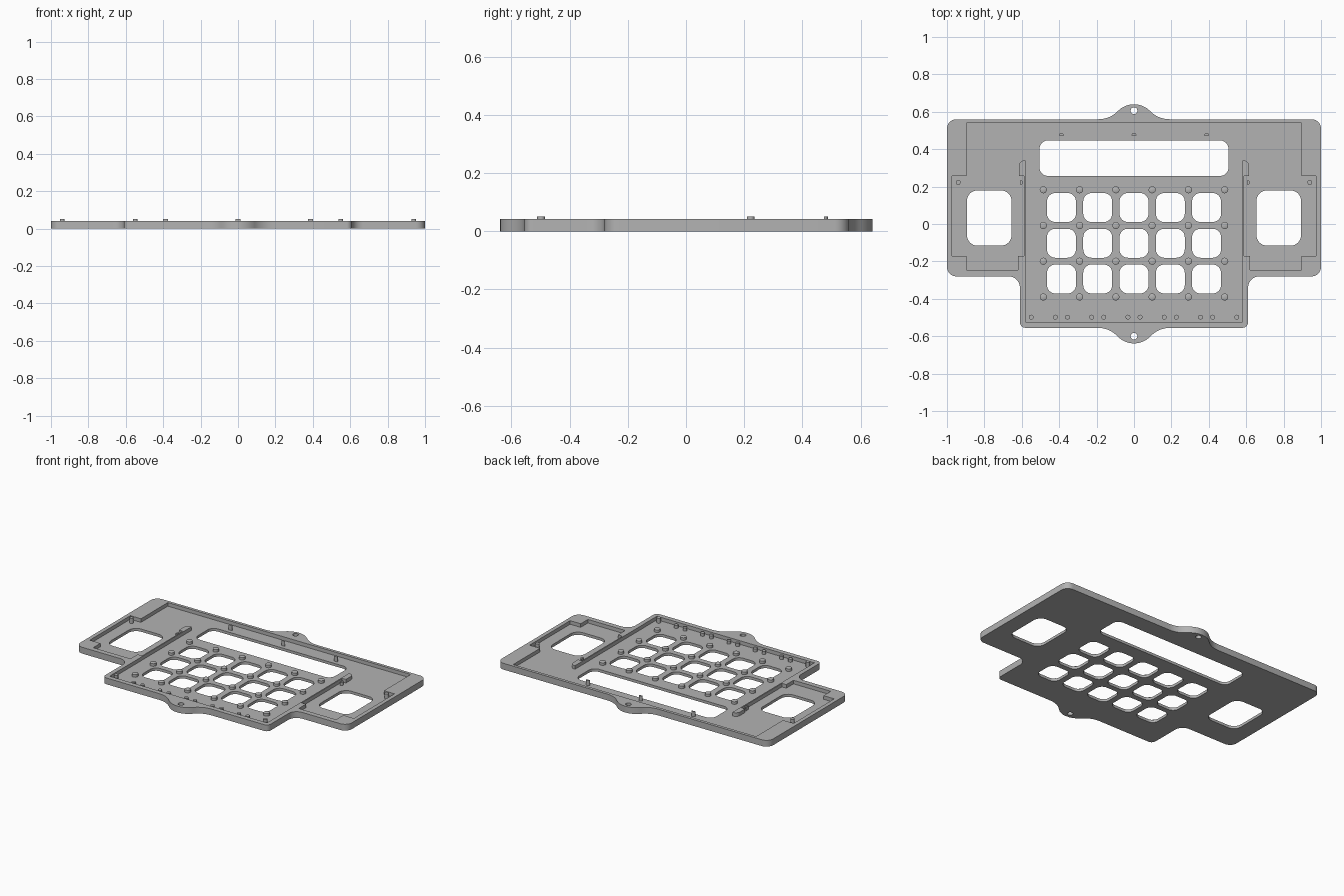
import bpy
import bmesh
from math import cos, sin, pi, tan, radians
from mathutils import Vector

if "Cube" in bpy.data.objects:
    bpy.data.objects.remove(bpy.data.objects["Cube"])

FLOOR, TOP, PIN_TOP = 0.018, 0.042, 0.051

grey = bpy.data.materials.new("plain grey")
grey.use_nodes = True
grey.diffuse_color = (0.45, 0.45, 0.45, 1)
grey.node_tree.nodes["Principled BSDF"].inputs["Base Color"].default_value = grey.diffuse_color


def rounded(corners, steps=8):
    """Closed outline from (x, y, radius) corners."""
    out = []
    for i, (x, y, r) in enumerate(corners):
        p = Vector((x, y))
        a = (Vector(corners[i - 1][:2]) - p).normalized()
        b = (Vector(corners[(i + 1) % len(corners)][:2]) - p).normalized()
        if r == 0:
            out.append(p)
            continue
        half = a.angle(b) / 2
        centre = p + (a + b).normalized() * r / sin(half)
        start = p + a * r / tan(half) - centre
        end = p + b * r / tan(half) - centre
        sweep = start.angle_signed(end)
        for k in range(steps + 1):
            t = -sweep * k / steps
            out.append(centre + Vector((start.x * cos(t) - start.y * sin(t),
                                        start.x * sin(t) + start.y * cos(t))))
    return out


def mirrored(half):
    return half + [(-x, y, r) for x, y, r in reversed(half) if x > 0]


def rect(cx, cy, w, h, r):
    return rounded([(cx + sx * w / 2, cy + sy * h / 2, r)
                    for sx, sy in ((-1, -1), (1, -1), (1, 1), (-1, 1))])


def arc(cx, cy, r, start=0, sweep=2 * pi, n=20):
    count = n if sweep == 2 * pi else n + 1
    return [Vector((cx + r * cos(start + sweep * k / n),
                    cy + r * sin(start + sweep * k / n))) for k in range(count)]


def ring(bm, pts, z):
    vs = [bm.verts.new((p.x, p.y, z)) for p in pts]
    return vs, [bm.edges.new((vs[i - 1], vs[i])) for i in range(len(vs))]


def wall(bm, lower, upper):
    a, b = lower[0], upper[0]
    for i in range(len(a)):
        bm.faces.new((a[i - 1], a[i], b[i], b[i - 1]))


def fill(bm, rings):
    bmesh.ops.triangle_fill(bm, use_beauty=True, use_dissolve=False,
                            edges=[e for r in rings for e in r[1]], normal=(0, 0, 1))


def stack(bm, sections):
    """Solid through a list of (outline, height) sections."""
    rings = [ring(bm, pts, z) for pts, z in sections]
    for low, high in zip(rings, rings[1:]):
        wall(bm, low, high)
    bm.faces.new(rings[0][0])
    bm.faces.new(rings[-1][0])


def finish(bm, name):
    bmesh.ops.recalc_face_normals(bm, faces=bm.faces)
    mesh = bpy.data.meshes.new(name)
    bm.to_mesh(mesh)
    bm.free()
    mesh.materials.append(grey)
    obj = bpy.data.objects.new(name, mesh)
    bpy.context.collection.objects.link(obj)
    bpy.ops.object.select_all(action='DESELECT')
    obj.select_set(True)
    bpy.context.view_layer.objects.active = obj
    bpy.ops.object.shade_smooth_by_angle(angle=radians(30))


# Outer outline with the two screw tabs
outline = rounded(mirrored([
    (0, 0.692, 0.12), (0.129, 0.56, 0.145), (1, 0.56, 0.05), (1, -0.28, 0.05),
    (0.61, -0.28, 0.06), (0.61, -0.555, 0.03), (0.132, -0.555, 0.145), (0, -0.692, 0.12)]))

# Recess outline, including the thin ridges beside the keypad
pocket = rounded(mirrored([
    (0.895, 0.54, 0), (0.895, 0.257, 0), (0.973, 0.257, 0), (0.973, -0.17, 0),
    (0.895, -0.17, 0), (0.895, -0.246, 0), (0.62, -0.246, 0), (0.62, -0.17, 0),
    (0.588, -0.17, 0), (0.588, 0.257, 0), (0.615, 0.257, 0), (0.615, 0.34, 0.03),
    (0.58, 0.34, 0), (0.58, -0.523, 0)]))

# Openings: display slot, wing windows, key holes
windows = [rect(0, 0.352, 1.01, 0.19, 0.045)]
windows += [rect(s * 0.774, 0.032, 0.238, 0.295, 0.055) for s in (-1, 1)]
windows += [rect(0.194 * i, y, 0.155, 0.155, 0.045)
            for i in range(-2, 3) for y in (0.088, -0.103, -0.294)]
screw_holes = [arc(0, y, 0.018) for y in (0.606, -0.6)]

# Faceplate: bottom, recessed floor, raised rim and all walls
bm = bmesh.new()
bottom, floor, rim = [], [], []
for pts, top_z, top_set in ([(outline, TOP, rim)] + [(h, TOP, rim) for h in screw_holes]
                            + [(w, FLOOR, floor) for w in windows]):
    low, high = ring(bm, pts, 0), ring(bm, pts, top_z)
    wall(bm, low, high)
    bottom.append(low)
    top_set.append(high)
low, high = ring(bm, pocket, FLOOR), ring(bm, pocket, TOP)
wall(bm, low, high)
floor.append(low)
rim.append(high)
for group in (bottom, floor, rim):
    fill(bm, group)
finish(bm, "faceplate")

# Standoffs around the keys
bm = bmesh.new()
for i in range(6):
    for j in range(4):
        x, y = (i - 2.5) * 0.194, 0.183 - j * 0.191
        stack(bm, [(arc(x, y, 0.019), FLOOR - 0.004), (arc(x, y, 0.019), 0.035),
                   (arc(x, y, 0.013), 0.038)])
finish(bm, "key_standoffs")

# Row of pins along the front edge; the end pins are taller
bm = bmesh.new()
for i in range(6):
    for side in (-1, 1):
        x = (i - 2.5) * 0.194 + side * 0.0645
        height = PIN_TOP if abs(x) > 0.5 else 0.038
        stack(bm, [(arc(x, -0.498, 0.013), FLOOR - 0.004), (arc(x, -0.498, 0.013), height)])
finish(bm, "front_pins")

# Wing pins and the half-round clips beside the ridges
bm = bmesh.new()
for s in (-1, 1):
    pin = arc(s * 0.94, 0.222, 0.013)
    stack(bm, [(pin, FLOOR - 0.004), (pin, PIN_TOP)])
    clip = arc(s * 0.607, 0.222, 0.013, -s * pi / 2, s * pi, 10)
    stack(bm, [(clip, FLOOR - 0.004), (clip, 0.04)])
finish(bm, "wing_pins")

# Half-round pins behind the display slot
bm = bmesh.new()
for x in (-0.388, 0, 0.388):
    half = arc(x, 0.474, 0.013, 0, pi, 10)
    stack(bm, [(half, FLOOR - 0.004), (half, PIN_TOP)])
finish(bm, "display_pins")
